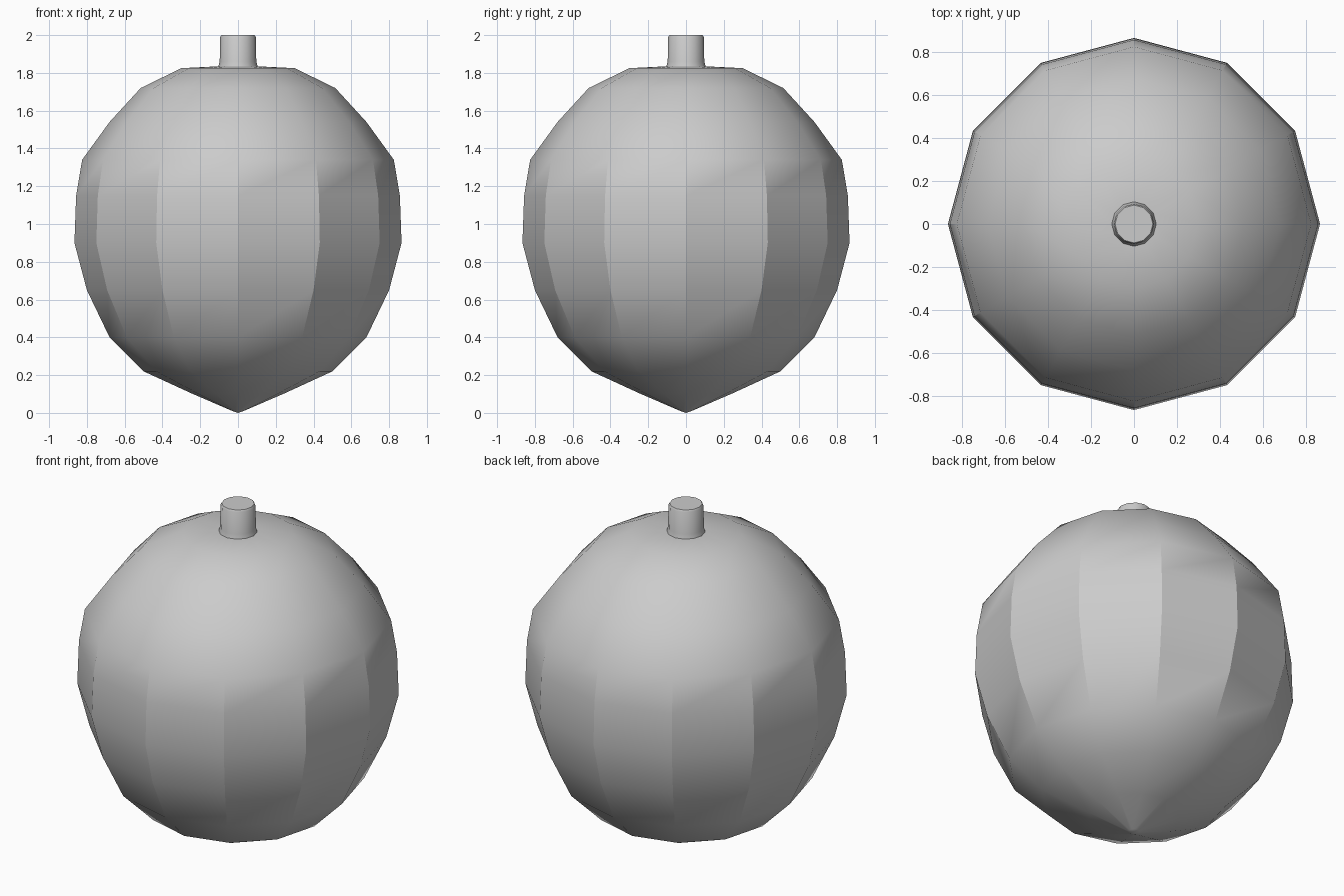
import bpy, bmesh, math

cube = bpy.data.objects.get("Cube")
if cube:
    bpy.data.objects.remove(cube, do_unlink=True)

# Single matte grey for body and stem
grey = bpy.data.materials.new("light_grey")
grey.use_nodes = True
colour = (0.6, 0.6, 0.6, 1)
grey.diffuse_color = colour
grey.node_tree.nodes["Principled BSDF"].inputs["Base Color"].default_value = colour


def lathe(name, profile, sides, angle):
    """Spin a (radius, height) profile around z; zero radius makes a tip."""
    bm = bmesh.new()
    rings = []
    for r, z in profile:
        if r == 0:
            rings.append([bm.verts.new((0, 0, z))] * sides)
        else:
            turns = [math.tau * i / sides for i in range(sides)]
            rings.append([bm.verts.new((r * math.cos(a), r * math.sin(a), z)) for a in turns])
    for low, high in zip(rings, rings[1:]):
        for i in range(sides):
            j = (i + 1) % sides
            corners = dict.fromkeys((low[i], low[j], high[j], high[i]))
            bm.faces.new(list(corners))
    bmesh.ops.recalc_face_normals(bm, faces=bm.faces)
    mesh = bpy.data.meshes.new(name)
    bm.to_mesh(mesh)
    bm.free()
    mesh.materials.append(grey)
    obj = bpy.data.objects.new(name, mesh)
    bpy.context.collection.objects.link(obj)
    bpy.ops.object.select_all(action="DESELECT")
    obj.select_set(True)
    bpy.context.view_layer.objects.active = obj
    bpy.ops.object.shade_smooth_by_angle(angle=math.radians(angle))
    return obj


# Faceted round body with a pointed base and flattened crown
lathe("body", [(0, 0), (0.03, 0.01), (0.25, 0.105), (0.5, 0.22), (0.68, 0.4),
               (0.8, 0.65), (0.866, 0.9), (0.857, 1.15), (0.825, 1.34),
               (0.68, 1.54), (0.515, 1.72), (0.3, 1.825), (0.1, 1.835), (0, 1.835)], 12, 27)

# Short stem with a slight flare where it meets the crown
lathe("stem", [(0, 1.82), (0.105, 1.83), (0.097, 1.86), (0.094, 1.99),
               (0.088, 2), (0, 2)], 12, 40)
